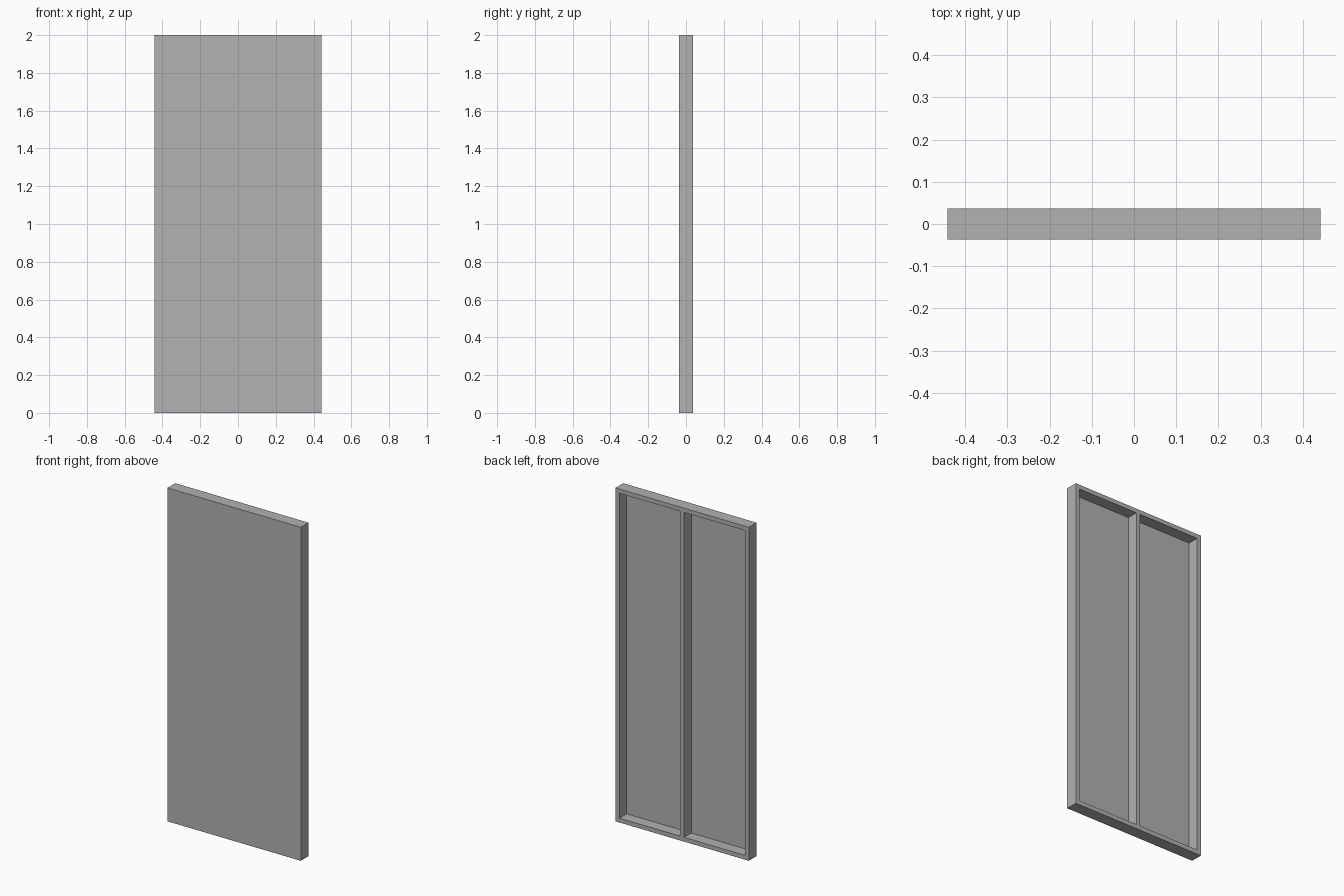
import bpy

default = bpy.data.objects.get("Cube")
if default:
    bpy.data.objects.remove(default, do_unlink=True)

# Overall size and part thicknesses
WIDTH, DEPTH, HEIGHT = 0.884, 0.073, 2.0
BAR = 0.026
SKIN = 0.005

grey = bpy.data.materials.new("plain grey")
grey.use_nodes = True
colour = (0.445, 0.445, 0.445, 1)
grey.diffuse_color = colour
grey.node_tree.nodes["Principled BSDF"].inputs["Base Color"].default_value = colour


def box(name, size, centre):
    bpy.ops.mesh.primitive_cube_add(size=1, location=centre)
    obj = bpy.context.object
    obj.name = name
    obj.scale = size
    bpy.ops.object.transform_apply(location=False, rotation=False, scale=True)
    obj.data.materials.append(grey)
    return obj


# Thin front sheet
box("front_panel", (WIDTH, SKIN, HEIGHT), (0, (SKIN - DEPTH) / 2, HEIGHT / 2))

# Frame behind the sheet: three uprights
bar_depth = DEPTH - SKIN
bar_y = SKIN / 2
edge_x = (WIDTH - BAR) / 2
for name, x in (("right_stile", -edge_x), ("middle_stile", 0), ("left_stile", edge_x)):
    inset = BAR if x == 0 else 0
    box(name, (BAR, bar_depth, HEIGHT - 2 * inset), (x, bar_y, HEIGHT / 2))

# Top and bottom rails between the outer uprights
for name, z in (("bottom_rail", BAR / 2), ("top_rail", HEIGHT - BAR / 2)):
    box(name, (WIDTH - 2 * BAR, bar_depth, BAR), (0, bar_y, z))
